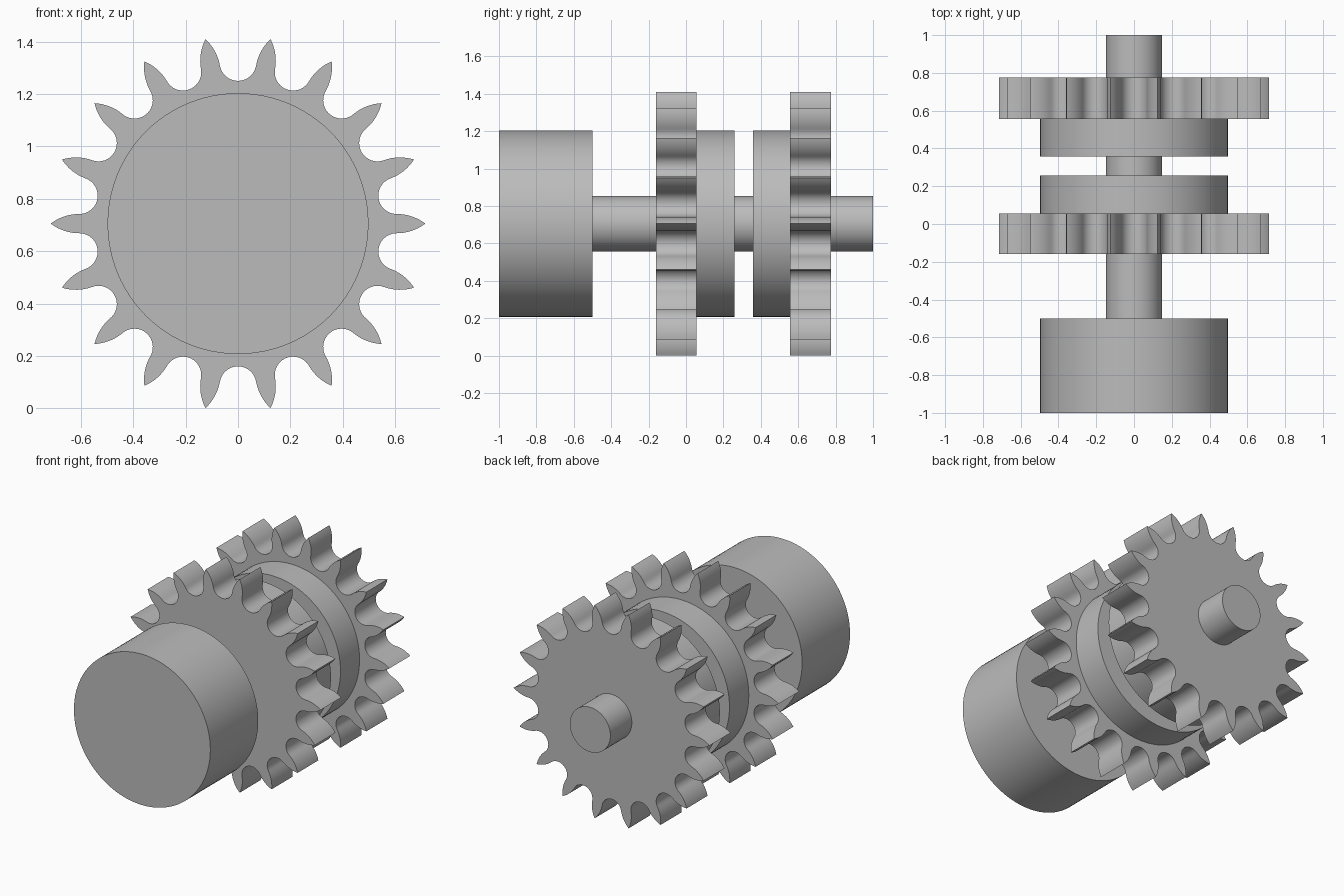
import bpy, bmesh
from math import sin, cos, pi, radians, hypot, atan2

cube = bpy.data.objects.get("Cube")
if cube:
    bpy.data.objects.remove(cube)

AXIS_Z = 0.705          # height of the shaft line
TEETH = 18
TIP_R = 0.715           # tooth tip radius
SEAT_R = 0.07           # radius of each round valley
SEAT_C = 0.615          # distance of valley centres from the axis

steel = bpy.data.materials.new("grey steel")
steel.use_nodes = True
GREY = (0.5, 0.5, 0.5, 1)
steel.diffuse_color = GREY
steel.node_tree.nodes["Principled BSDF"].inputs["Base Color"].default_value = GREY


def extrude_profile(name, outline, y0, y1):
    """Solid made from an (x, z) outline around the shaft, running from y0 to y1."""
    bm = bmesh.new()
    face = bm.faces.new([bm.verts.new((x, y0, z + AXIS_Z)) for x, z in outline])
    moved = bmesh.ops.extrude_face_region(bm, geom=[face])["geom"]
    verts = [v for v in moved if isinstance(v, bmesh.types.BMVert)]
    bmesh.ops.translate(bm, verts=verts, vec=(0, y1 - y0, 0))
    if face.is_valid and len(bm.faces) == len(outline) + 1:
        bm.faces.new([v for v in bm.verts if abs(v.co.y - y0) < 1e-6])
    bmesh.ops.recalc_face_normals(bm, faces=bm.faces)
    mesh = bpy.data.meshes.new(name)
    bm.to_mesh(mesh)
    bm.free()
    mesh.materials.append(steel)
    obj = bpy.data.objects.new(name, mesh)
    bpy.context.collection.objects.link(obj)
    bpy.ops.object.select_all(action='DESELECT')
    obj.select_set(True)
    bpy.context.view_layer.objects.active = obj
    bpy.ops.object.shade_smooth_by_angle(angle=radians(30))
    return obj


def circle(radius, steps=96):
    return [(radius * cos(2 * pi * i / steps), radius * sin(2 * pi * i / steps))
            for i in range(steps)]


def sprocket():
    half = pi / TEETH
    # One side of a tooth lying along +x: curved flank, then half of the valley
    neck_x = SEAT_C * cos(half)
    neck_y = SEAT_C * sin(half) - SEAT_R
    run = TIP_R - neck_x
    bend = (run ** 2 + neck_y ** 2) / (2 * neck_y)
    sweep = atan2(run, bend - neck_y)
    side = []
    for i in range(8):
        a = sweep * (1 - i / 8)
        side.append((neck_x + bend * sin(a), neck_y - bend * (1 - cos(a))))
    cx, cy = SEAT_C * cos(half), SEAT_C * sin(half)
    for i in range(11):
        a = -pi / 2 - (pi / 2 - half) * i / 10
        side.append((cx + SEAT_R * cos(a), cy + SEAT_R * sin(a)))
    # Mirror the side without repeating the tip or the valley floor
    tooth = [(x, -y) for x, y in side[-2:0:-1]] + side
    polar = [(hypot(x, y), atan2(y, x)) for x, y in tooth]
    return [(r * cos(a + 2 * half * k), r * sin(a + 2 * half * k))
            for k in range(TEETH) for r, a in polar]


# Shaft and the large drum at the front
extrude_profile("shaft", circle(0.148, 64), -0.75, 1.0)
extrude_profile("front_drum", circle(0.498), -1.0, -0.5)

# Two toothed wheels, each with a round hub facing the other
teeth = sprocket()
extrude_profile("front_sprocket", teeth, -0.16, 0.056)
extrude_profile("front_hub", circle(0.498), 0.05, 0.258)
extrude_profile("rear_hub", circle(0.498), 0.358, 0.56)
extrude_profile("rear_sprocket", teeth, 0.557, 0.776)
